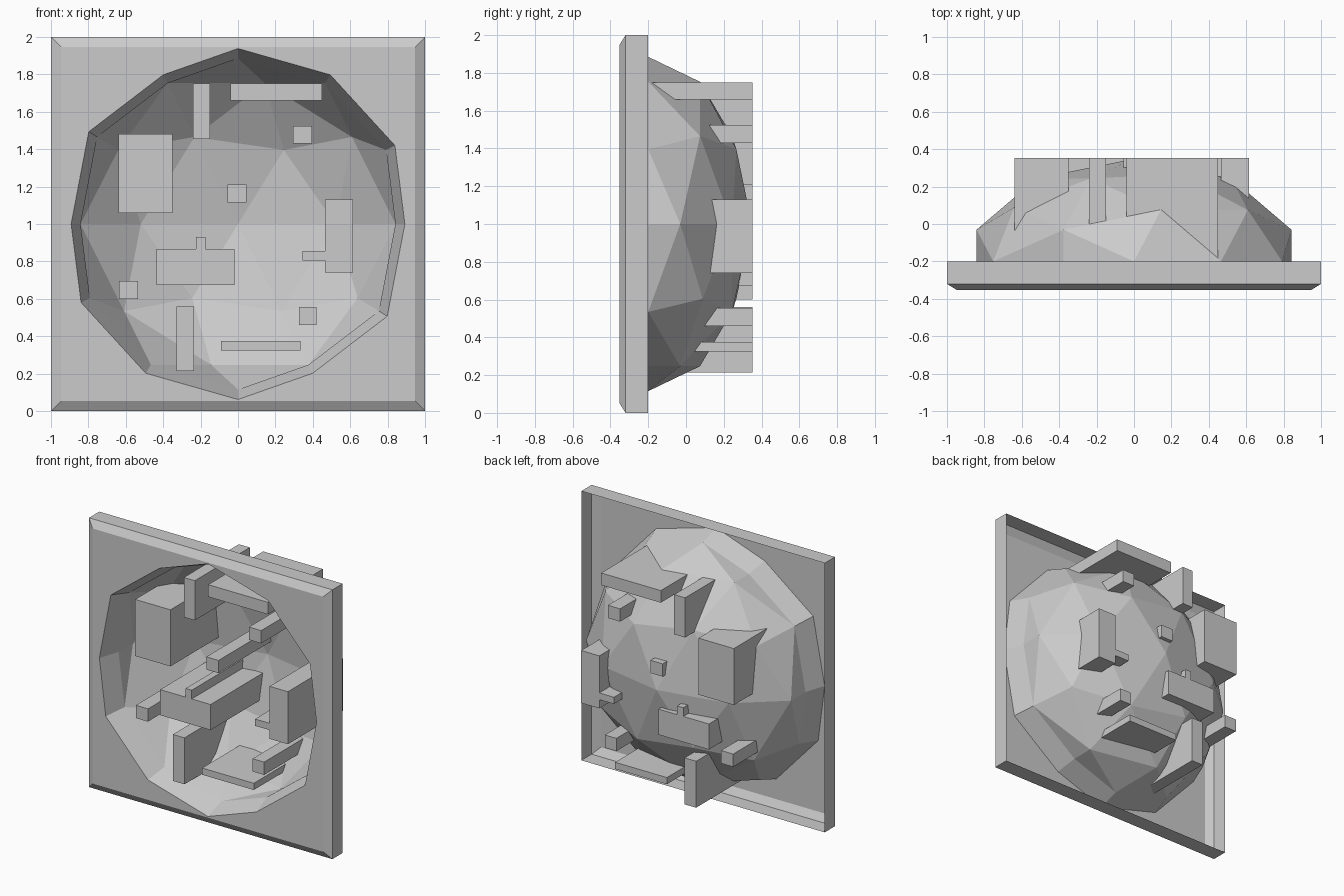
import bpy, bmesh, math
from mathutils import Vector

if "Cube" in bpy.data.objects:
    bpy.data.objects.remove(bpy.data.objects["Cube"])

FRONT, BACK = -0.353, 0.353
FRAME_BACK = -0.2
CENTRE = Vector((0, FRAME_BACK, 1))


def finish(name, bm, face_front=False):
    bmesh.ops.recalc_face_normals(bm, faces=bm.faces[:])
    if face_front and sum(f.normal.y * f.calc_area() for f in bm.faces) > 0:
        bmesh.ops.reverse_faces(bm, faces=bm.faces[:])
    me = bpy.data.meshes.new(name)
    bm.to_mesh(me)
    bm.free()
    ob = bpy.data.objects.new(name, me)
    bpy.context.collection.objects.link(ob)
    return ob


# dish: half of a low-poly sphere, flattened front to back
bm = bmesh.new()
bmesh.ops.create_icosphere(bm, subdivisions=2, radius=0.885)
bmesh.ops.bisect_plane(bm, geom=bm.verts[:] + bm.edges[:] + bm.faces[:], dist=1e-4,
                       plane_co=(0, 0, 0), plane_no=(0, 1, 0), clear_inner=True)
bmesh.ops.scale(bm, vec=(1, 0.62, 1), verts=bm.verts[:])
bmesh.ops.translate(bm, vec=CENTRE, verts=bm.verts[:])

# flared lip running from the dish to the panel front
rim = [e for e in bm.edges if e.is_boundary]
lip = bmesh.ops.extrude_edge_only(bm, edges=rim)["geom"]
lip = [v for v in lip if isinstance(v, bmesh.types.BMVert)]
for v in lip:
    v.co = Vector((v.co.x * 1.06, FRONT, 1 + (v.co.z - 1) * 1.06))
hole = sorted((v.co.copy() for v in lip), key=lambda c: math.atan2(c.z - 1, c.x))
finish("dish", bm, True)

# panel: hollow-backed square sheet with a bevelled border and the dish hole
bm = bmesh.new()


def loop(points):
    vs = [bm.verts.new(p) for p in points]
    return vs, [bm.edges.new((vs[i - 1], vs[i])) for i in range(len(vs))]


def square(r, y):
    return loop([(sx * r, y, 1 + sz * r) for sx, sz in ((-1, -1), (1, -1), (1, 1), (-1, 1))])


back, edge, face = square(1, FRAME_BACK), square(1, -0.32), square(0.947, FRONT)
for a, b in ((back, edge), (edge, face)):
    for i in range(4):
        bm.faces.new((a[0][i - 1], a[0][i], b[0][i], b[0][i - 1]))
bmesh.ops.triangle_fill(bm, use_beauty=True, use_dissolve=False,
                        edges=face[1] + loop(hole)[1], normal=(0, -1, 0))
finish("panel", bm, True)

# blocks running through the dish: x min, x max, z min, z max
blocks = [
    (-0.64, -0.35, 1.06, 1.48), (-0.24, -0.15, 1.455, 1.75),
    (-0.04, 0.45, 1.66, 1.75), (0.295, 0.395, 1.43, 1.525),
    (-0.055, 0.045, 1.115, 1.21), (0.465, 0.615, 0.74, 1.13),
    (0.345, 0.465, 0.805, 0.855), (-0.435, -0.02, 0.675, 0.865),
    (-0.225, -0.175, 0.865, 0.93), (-0.635, -0.535, 0.60, 0.695),
    (-0.33, -0.235, 0.215, 0.56), (-0.09, 0.335, 0.325, 0.375),
    (0.325, 0.42, 0.46, 0.555),
]
Y0 = -0.293
for n, (x0, x1, z0, z1) in enumerate(blocks, 1):
    bm = bmesh.new()
    bmesh.ops.create_cube(bm, size=1)
    bmesh.ops.scale(bm, vec=(x1 - x0, BACK - Y0, z1 - z0), verts=bm.verts[:])
    bmesh.ops.translate(bm, vec=((x0 + x1) / 2, (Y0 + BACK) / 2, (z0 + z1) / 2),
                        verts=bm.verts[:])
    finish(f"block_{n:02d}", bm)
